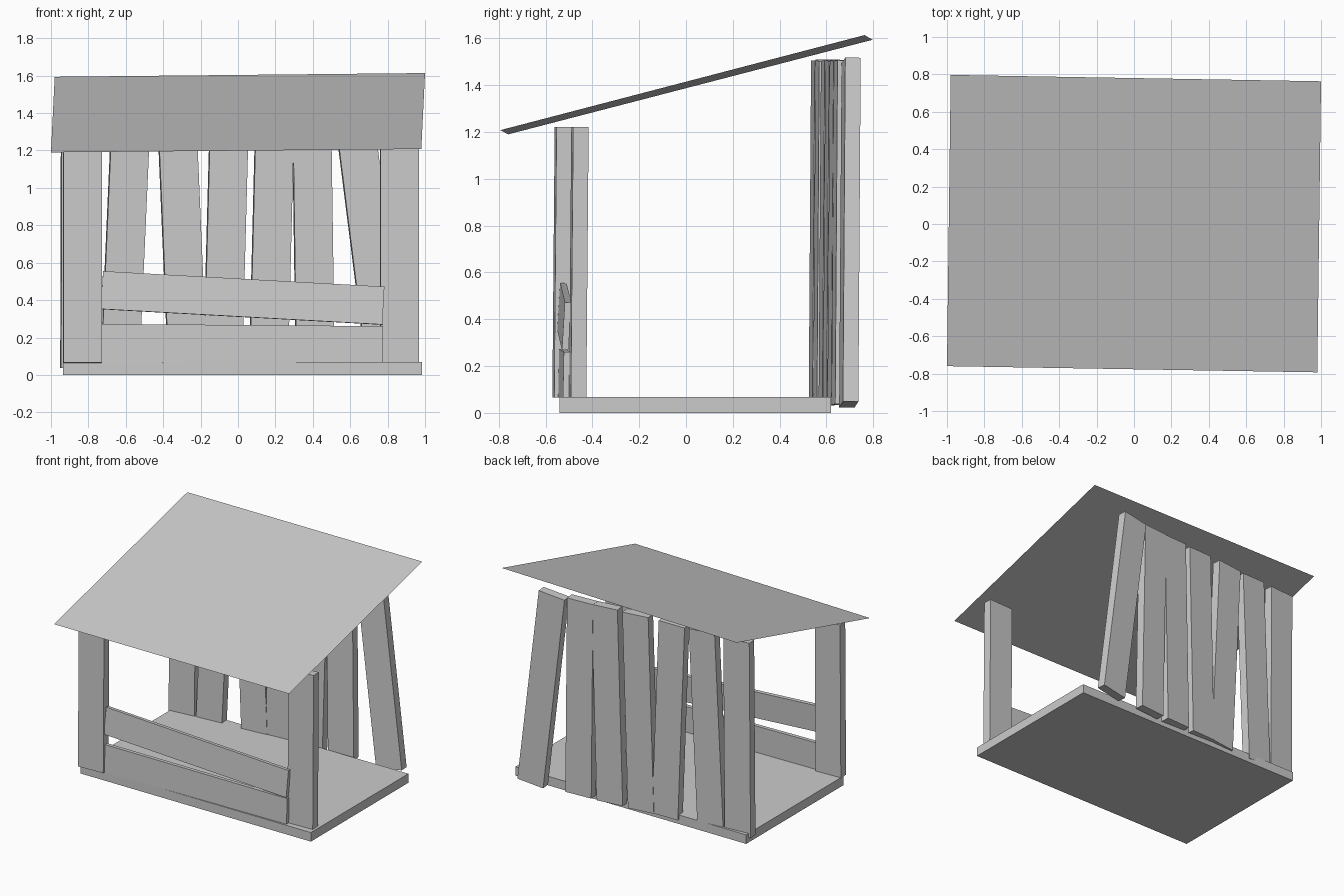
import bpy
from mathutils import Vector, Matrix

if "Cube" in bpy.data.objects:
    bpy.data.objects.remove(bpy.data.objects["Cube"])


def mesh_object(name, verts, faces):
    me = bpy.data.meshes.new(name)
    me.from_pydata(verts, [], faces)
    me.update()
    ob = bpy.data.objects.new(name, me)
    bpy.context.collection.objects.link(ob)
    return ob


def board(name, start, end, side, width, thick):
    """Straight plank from start to end; its width runs roughly along 'side'."""
    a, b = Vector(start), Vector(end)
    axis = (b - a).normalized()
    u = Vector(side)
    u = (u - axis * u.dot(axis)).normalized()
    v = axis.cross(u)
    bpy.ops.mesh.primitive_cube_add(size=1)
    ob = bpy.context.object
    ob.name = name
    frame = Matrix((u, v, axis)).transposed().to_4x4()
    scale = Matrix.Diagonal((width, thick, (b - a).length, 1))
    ob.data.transform(Matrix.Translation((a + b) / 2) @ frame @ scale)
    return ob


# Floor slab
board("floor", (0.025, 0.04, 0), (0.025, 0.04, 0.068), (1, 0, 0), 1.92, 1.16)

# Thin sloping roof sheet, slightly askew
mesh_object("roof",
            [(-1.0, -0.76, 1.19), (0.98, -0.793, 1.208),
             (1.0, 0.763, 1.614), (-0.98, 0.797, 1.594)],
            [(0, 1, 2, 3)])

# Back wall slats: x at the bottom and x at the top, along a skewed line
slats = [(-0.846, -0.842), (-0.632, -0.567), (-0.27, -0.333), (-0.083, -0.043),
         (0.163, 0.2), (0.413, 0.392), (0.79, 0.605)]
for i, (x0, x1) in enumerate(slats):
    y = 0.636 + 0.078 * (x0 + x1) / 2
    if i == 6:
        y += 0.01
    board(f"back_slat_{i + 1}", (x0, y - 0.005, 0.036), (x1, y + 0.005, 1.505),
          (1, 0.078, 0), 0.205, 0.066)

# Front corner posts
for name, x, y in (("front_post_left", -0.832, -0.529),
                   ("front_post_right", 0.863, -0.458)):
    board(name, (x, y - 0.005, 0.065), (x, y + 0.005, 1.222),
          (1, 0.04, 0), 0.205, 0.066)

# Front rails, the upper one sagging to the right
board("lower_rail", (-0.73, -0.53, 0.17), (0.773, -0.51, 0.158),
      (0, 0.02, 1), 0.205, 0.028)
board("upper_rail", (-0.727, -0.53, 0.453), (0.777, -0.51, 0.37),
      (0, 0.06, 1), 0.203, 0.028)
